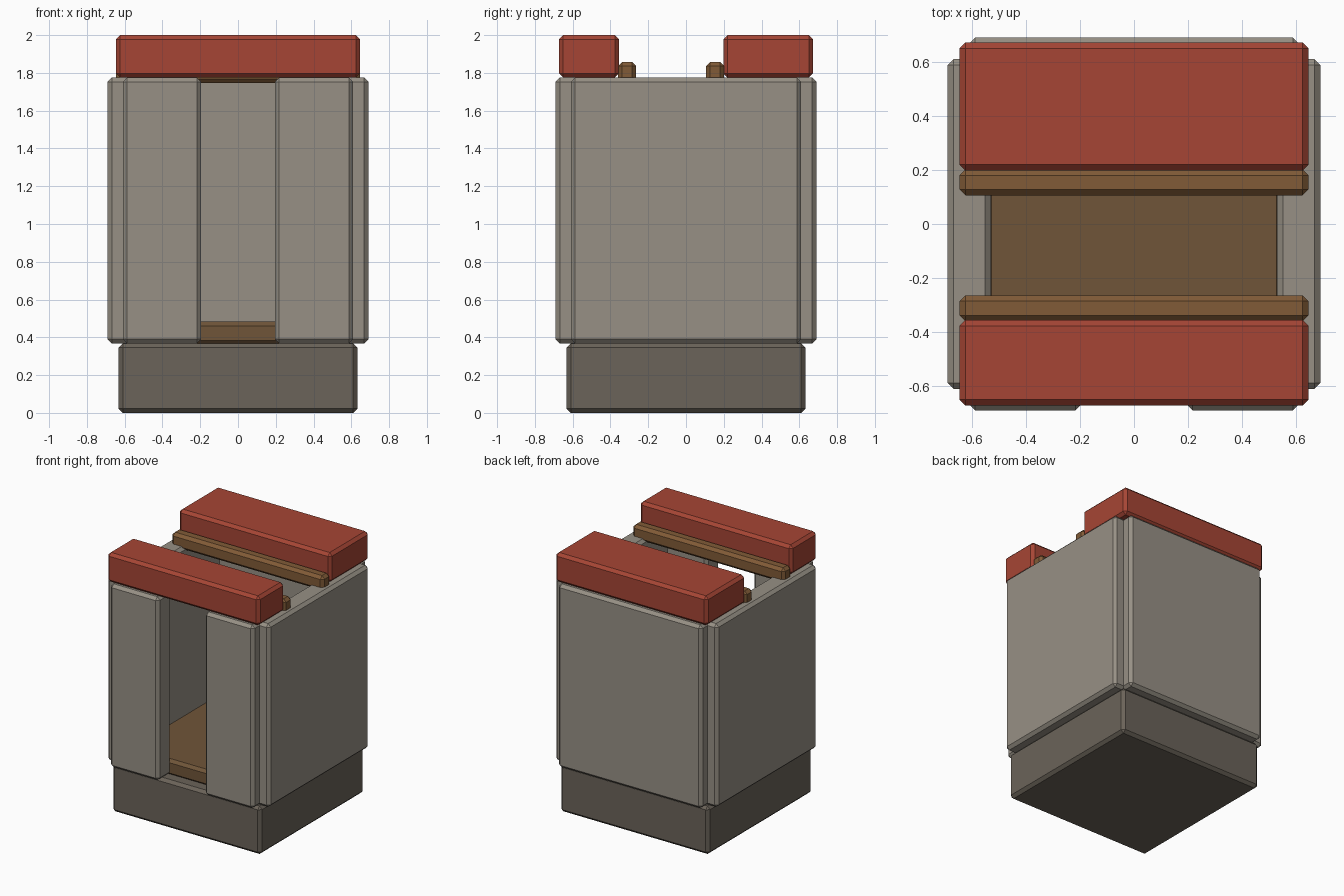
import bpy

if "Cube" in bpy.data.objects:
    bpy.data.objects.remove(bpy.data.objects["Cube"])


def material(name, color):
    m = bpy.data.materials.new(name)
    m.diffuse_color = (*color, 1)
    m.use_nodes = True
    m.node_tree.nodes["Principled BSDF"].inputs["Base Color"].default_value = m.diffuse_color
    return m


STONE = material("stone", (0.31, 0.28, 0.235))
DARK_STONE = material("dark_stone", (0.145, 0.125, 0.10))
WOOD = material("wood", (0.22, 0.105, 0.038))
FLOOR_WOOD = material("floor_wood", (0.16, 0.09, 0.04))
RED = material("red_roof", (0.38, 0.06, 0.035))


def block(name, x, y, z, mat, bevel=0.022):
    """Chamfered box given by its (min, max) range on each axis."""
    bpy.ops.mesh.primitive_cube_add(size=1, location=[(a + b) / 2 for a, b in (x, y, z)])
    ob = bpy.context.object
    ob.name = name
    ob.scale = [b - a for a, b in (x, y, z)]
    bpy.ops.object.transform_apply(location=False, rotation=False, scale=True)
    mod = ob.modifiers.new("chamfer", 'BEVEL')
    mod.width = bevel
    mod.segments = 1
    ob.data.materials.append(mat)
    return ob


# Plinth and floor
block("base", (-0.632, 0.632), (-0.632, 0.632), (0, 0.368), DARK_STONE)
block("floor", (-0.55, 0.55), (-0.55, 0.55), (0.36, 0.483), FLOOR_WOOD)

# Walls, with the doorway left open between the two front panels
WALL_Z = (0.368, 1.775)
block("back_wall", (-0.61, 0.61), (0.53, 0.69), WALL_Z, STONE)
for side, s in (("left", -1), ("right", 1)):
    block(side + "_wall", sorted((s * 0.53, s * 0.69)), (-0.61, 0.61), WALL_Z, STONE)
    block(side + "_front_wall", sorted((s * 0.195, s * 0.61)), (-0.69, -0.53), WALL_Z, STONE)

# Roof slabs and the beams along their inner edges
for end, slab_y, beam_y in (("front", (-0.672, -0.355), (-0.36, -0.264)),
                            ("back", (0.198, 0.672), (0.106, 0.202))):
    block(end + "_roof_slab", (-0.646, 0.646), slab_y, (1.775, 2.0), RED)
    block(end + "_roof_beam", (-0.646, 0.646), beam_y, (1.746, 1.858), WOOD)
